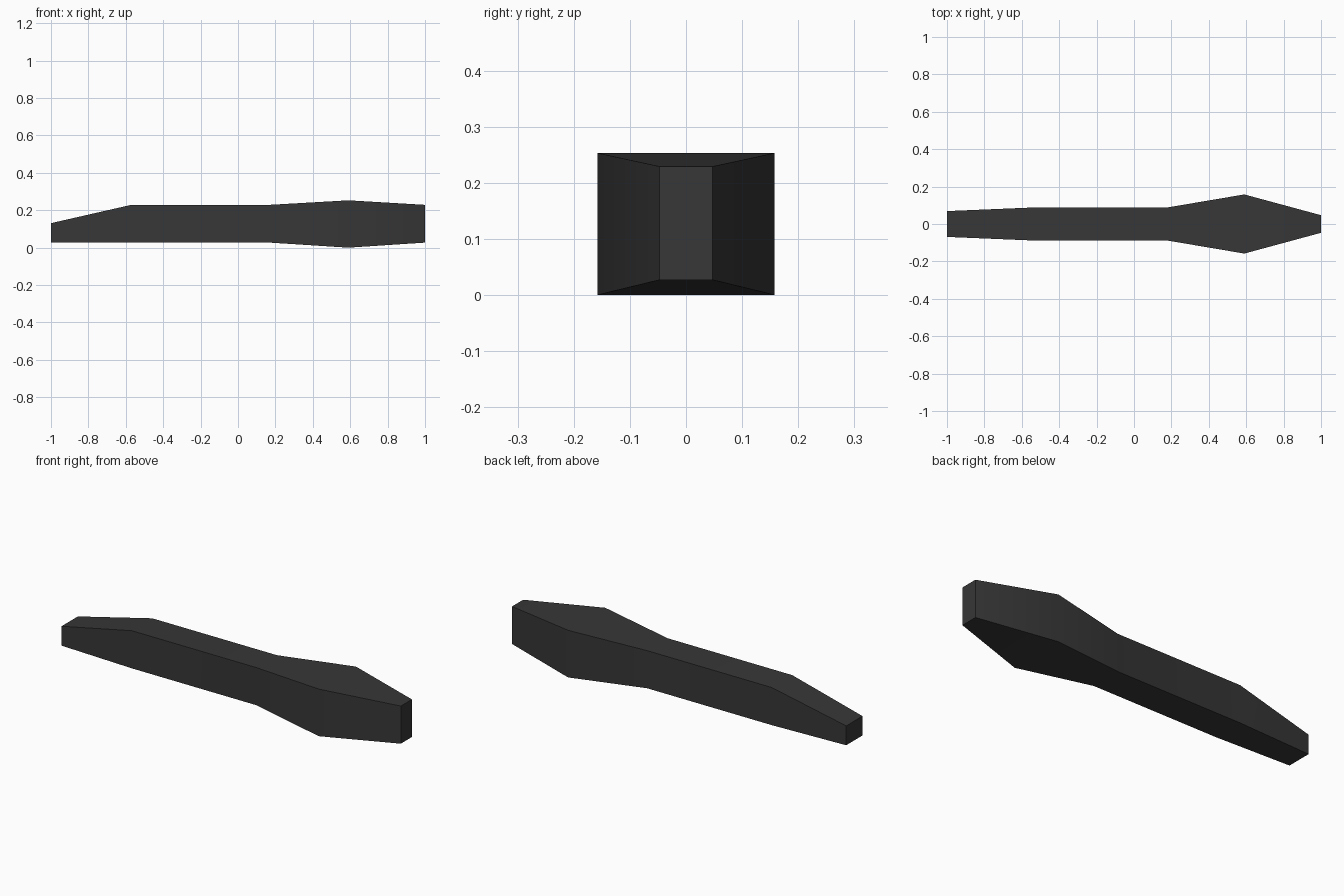
import bpy, bmesh

if "Cube" in bpy.data.objects:
    bpy.data.objects.remove(bpy.data.objects["Cube"])

# Dark body colour
mat = bpy.data.materials.new("charcoal")
mat.diffuse_color = (0.038, 0.038, 0.038, 1)
mat.use_nodes = True
mat.node_tree.nodes["Principled BSDF"].inputs["Base Color"].default_value = mat.diffuse_color

# Rectangular sections along the length: x, half width, bottom, top
sections = [
    (-1.00, 0.069, 0.027, 0.131),
    (-0.57, 0.087, 0.027, 0.229),
    (0.17, 0.087, 0.027, 0.229),
    (0.59, 0.158, 0.000, 0.253),
    (1.00, 0.047, 0.027, 0.229),
]

# Tapered bar lofted through the sections
bm = bmesh.new()
rings = [[bm.verts.new((x, y, z)) for y, z in ((-w, lo), (w, lo), (w, hi), (-w, hi))]
         for x, w, lo, hi in sections]
for a, b in zip(rings, rings[1:]):
    for i in range(4):
        j = (i + 1) % 4
        bm.faces.new((a[i], a[j], b[j], b[i]))
bm.faces.new(rings[0])
bm.faces.new(rings[-1])
bmesh.ops.recalc_face_normals(bm, faces=bm.faces)

mesh = bpy.data.meshes.new("tapered_bar")
bm.to_mesh(mesh)
bm.free()
mesh.materials.append(mat)
bar = bpy.data.objects.new("tapered_bar", mesh)
bpy.context.collection.objects.link(bar)

# Soft bends along the length, sharp long edges
bpy.context.view_layer.objects.active = bar
bar.select_set(True)
bpy.ops.object.shade_smooth_by_angle(angle=0.8)
